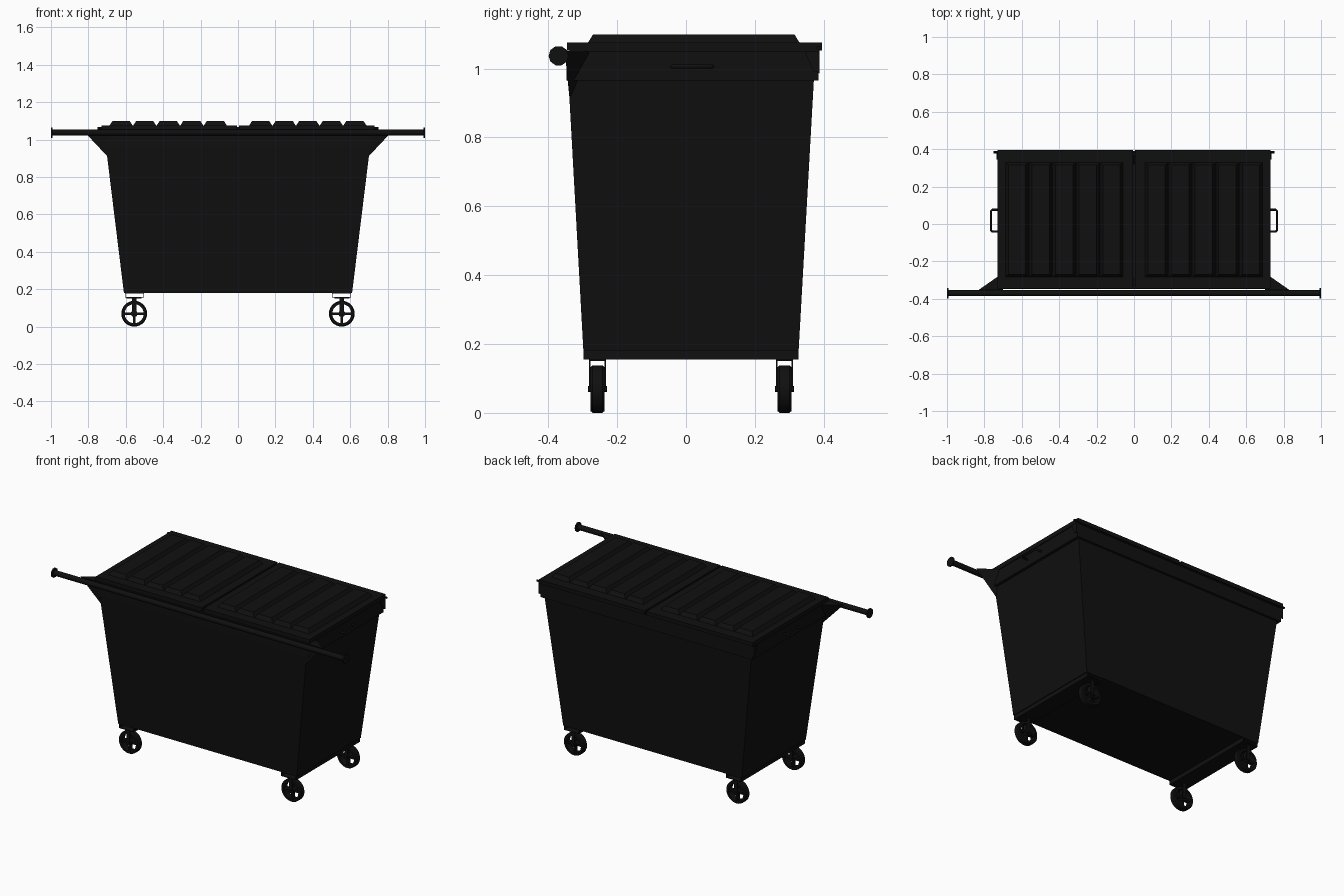
import bpy, bmesh
from math import pi, cos, sin
from mathutils import Matrix, Vector

if "Cube" in bpy.data.objects:
    bpy.data.objects.remove(bpy.data.objects["Cube"])

black = bpy.data.materials.new("black_plastic")
black.diffuse_color = (0.005, 0.005, 0.005, 1)
black.use_nodes = True
black.node_tree.nodes["Principled BSDF"].inputs["Base Color"].default_value = black.diffuse_color


def finish(name, bm, smooth=False):
    bmesh.ops.recalc_face_normals(bm, faces=bm.faces[:])
    me = bpy.data.meshes.new(name)
    bm.to_mesh(me)
    bm.free()
    ob = bpy.data.objects.new(name, me)
    bpy.context.collection.objects.link(ob)
    me.materials.append(black)
    if smooth:
        bpy.ops.object.select_all(action='DESELECT')
        ob.select_set(True)
        bpy.context.view_layer.objects.active = ob
        bpy.ops.object.shade_smooth_by_angle(angle=0.6)
    return ob


def loft(bm, lo, hi, z0, z1, bottom=True, top=True):
    """Tapered box between two rectangles (x0, x1, y0, y1)."""
    rings = []
    for (x0, x1, y0, y1), z in ((lo, z0), (hi, z1)):
        rings.append([bm.verts.new((x, y, z)) for x, y in ((x0, y0), (x1, y0), (x1, y1), (x0, y1))])
    a, b = rings
    for i in range(4):
        j = (i + 1) % 4
        bm.faces.new((a[i], a[j], b[j], b[i]))
    if bottom:
        bm.faces.new(a[::-1])
    if top:
        bm.faces.new(b)


def box(bm, x0, x1, y0, y1, z0, z1):
    loft(bm, (x0, x1, y0, y1), (x0, x1, y0, y1), z0, z1)


def rod(bm, axis, r, length, centre, n=16):
    rot = Matrix.Rotation(pi / 2, 4, 'Y' if axis == 'X' else 'X')
    bmesh.ops.create_cone(bm, cap_ends=True, segments=n, radius1=r, radius2=r,
                          depth=length, matrix=Matrix.Translation(centre) @ rot)


def solidify(ob, t):
    m = ob.modifiers.new("wall", 'SOLIDIFY')
    m.thickness = t
    m.offset = -1


# Tapered open bin body
bm = bmesh.new()
loft(bm, (-.61, .61, -.298, .327), (-.717, .717, -.346, .376), .18, 1.05, top=False)
solidify(finish("bin_body", bm), .01)

# Reinforcing band around the mouth
bm = bmesh.new()
ring = (-.725, .725, -.347, .385)
loft(bm, ring, ring, .965, 1.05, bottom=False, top=False)
solidify(finish("rim_band", bm), .025)

# Lifting bar with end discs
bm = bmesh.new()
rod(bm, 'X', .016, 2.0, (0, -.37, 1.037), 12)
for s in (-1, 1):
    rod(bm, 'X', .029, .008, (s * .996, -.37, 1.037), 10)
finish("lifting_bar", bm, True)

# Hinge pin along the back edge
bm = bmesh.new()
rod(bm, 'X', .006, 1.5, (0, .384, 1.06), 8)
finish("hinge_pin", bm, True)

for s, side in ((-1, "left"), (1, "right")):
    # Flared front corner carrying the lifting bar
    bm = bmesh.new()
    pts = [(.698, -.338, .91), (.83, -.352, 1.05), (.727, -.28, 1.05), (.70, -.352, 1.05)]
    v = [bm.verts.new((s * x, y, z)) for x, y, z in pts]
    for f in ((0, 1, 2), (0, 1, 3), (1, 2, 3), (0, 2, 3)):
        bm.faces.new([v[i] for i in f])
    finish(side + "_corner_gusset", bm)

    # Hinge bracket on the back corner
    bm = bmesh.new()
    a = [bm.verts.new((s * .72, y, z)) for y, z in ((.345, 1.05), (.388, 1.05), (.388, .985), (.368, .995))]
    f = bm.faces.new(a)
    out = bmesh.ops.extrude_face_region(bm, geom=[f])
    bmesh.ops.translate(bm, vec=(s * .015, 0, 0),
                        verts=[g for g in out['geom'] if isinstance(g, bmesh.types.BMVert)])
    finish(side + "_hinge_bracket", bm)

    # Lid with five raised ribs
    bm = bmesh.new()
    x0, x1 = sorted((s * .006, s * .73))
    box(bm, x0, x1, -.338, .388, 1.048, 1.06)
    box(bm, x0, x1, -.346, .395, 1.052, 1.075)
    for i in range(5):
        c = s * (.121 + .126 * i)
        loft(bm, (c - .062, c + .062, -.285, .33), (c - .046, c + .046, -.27, .315), 1.0745, 1.099)
    finish(side + "_lid", bm)

    # Bent side handle
    cu = bpy.data.curves.new(side + "_handle", 'CURVE')
    cu.dimensions = '3D'
    cu.bevel_depth = .006
    cu.bevel_resolution = 2
    cu.use_fill_caps = True
    path = [(.715, -.04), (.758, -.04), (.765, -.033), (.765, .069), (.758, .076), (.715, .076)]
    sp = cu.splines.new('POLY')
    sp.points.add(len(path) - 1)
    for p, (x, y) in zip(sp.points, path):
        p.co = (s * x, y, 1.006, 1)
    cu.materials.append(black)
    bpy.context.collection.objects.link(bpy.data.objects.new(side + "_handle", cu))

    # Hollow rail under the floor
    bm = bmesh.new()
    xa, xb = sorted((s * .503, s * .605))
    t = .003
    box(bm, xa, xb, -.298, .327, .155, .155 + t)
    box(bm, xa, xb, -.298, .327, .178, .181)
    box(bm, xa, xa + t, -.298, .327, .155, .18)
    box(bm, xb - t, xb, -.298, .327, .155, .18)
    finish(side + "_base_rail", bm)

    for y, end in ((-.257, "front"), (.286, "back")):
        cx, cz = s * .555, .069
        # Wheel: tyre ring, hub and four spokes
        bm = bmesh.new()
        prof = [(.051, -.02), (.064, -.02), (.069, -.014), (.069, .014), (.064, .02), (.051, .02)]
        n = 28
        rings = [[bm.verts.new((cx + r * cos(2 * pi * k / n), y + w, cz + r * sin(2 * pi * k / n)))
                  for r, w in prof] for k in range(n)]
        for k in range(n):
            a, b = rings[k], rings[(k + 1) % n]
            for i in range(len(prof)):
                j = (i + 1) % len(prof)
                bm.faces.new((a[i], a[j], b[j], b[i]))
        rod(bm, 'Y', .018, .036, (cx, y, cz))
        box(bm, cx - .054, cx + .054, y - .012, y + .012, cz - .006, cz + .006)
        box(bm, cx - .006, cx + .006, y - .012, y + .012, cz - .054, cz + .054)
        finish(f"{end}_{side}_wheel", bm, True)

        # Fork, mounting plate and axle
        bm = bmesh.new()
        box(bm, cx - .04, cx + .04, y - .024, y + .024, .15, .156)
        for d in (-.0225, .0225):
            box(bm, cx - .011, cx + .011, y + d - .0015, y + d + .0015, .062, .152)
        rod(bm, 'Y', .009, .054, (cx, y, cz), 10)
        finish(f"{end}_{side}_fork", bm)
